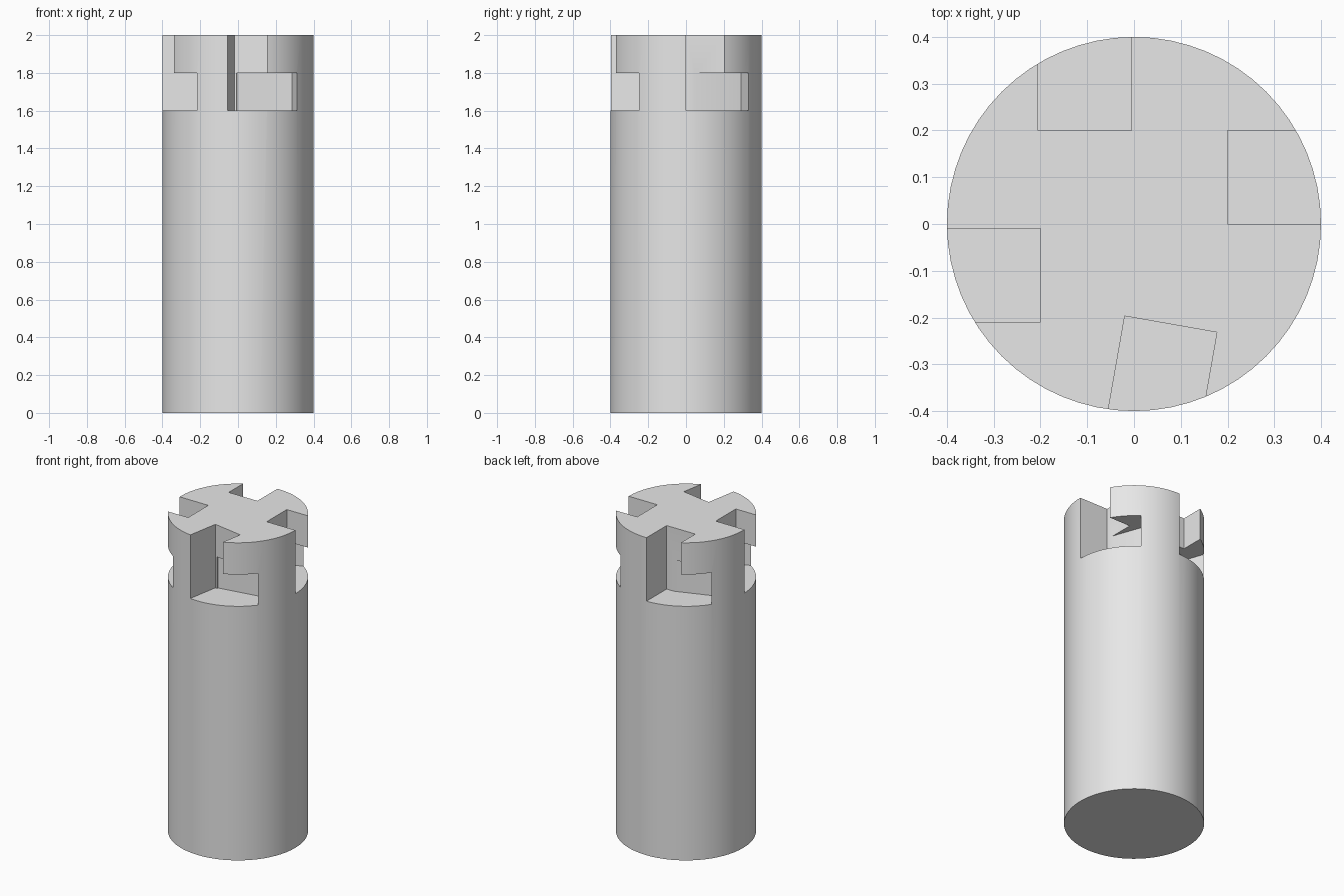
import bpy
import bmesh
from math import radians
from mathutils import Matrix, Vector

if "Cube" in bpy.data.objects:
    bpy.data.objects.remove(bpy.data.objects["Cube"], do_unlink=True)

RADIUS, HEIGHT = 0.4, 2.0
FLOOR, CEILING = 1.6, 1.8

grey = bpy.data.materials.new("plain_grey")
grey.use_nodes = True
grey.diffuse_color = (0.8, 0.8, 0.8, 1)
grey.node_tree.nodes["Principled BSDF"].inputs["Base Color"].default_value = (0.8, 0.8, 0.8, 1)

# Cylindrical body
bpy.ops.mesh.primitive_cylinder_add(vertices=64, radius=RADIUS, depth=HEIGHT,
                                    location=(0, 0, HEIGHT / 2))
body = bpy.context.object
body.name = "slotted_cylinder"
body.data.materials.append(grey)


def prism(name, outline, bottom, top, matrix):
    """Upright prism on a flat outline, placed by a matrix."""
    bm = bmesh.new()
    base = bm.faces.new([bm.verts.new((x, y, bottom)) for x, y in outline])
    side = bmesh.ops.extrude_face_region(bm, geom=[base])
    moved = [v for v in side["geom"] if isinstance(v, bmesh.types.BMVert)]
    bmesh.ops.translate(bm, verts=moved, vec=(0, 0, top - bottom))
    bmesh.ops.recalc_face_normals(bm, faces=bm.faces)
    bm.transform(matrix)
    mesh = bpy.data.meshes.new(name)
    bm.to_mesh(mesh)
    bm.free()
    mesh.materials.append(grey)
    obj = bpy.data.objects.new(name, mesh)
    obj.hide_render = True
    bpy.context.collection.objects.link(obj)
    return obj


def cut(cutter):
    """Subtract the cutter from the body and discard it."""
    mod = body.modifiers.new("slot", "BOOLEAN")
    mod.operation = "DIFFERENCE"
    mod.solver = "EXACT"
    mod.object = cutter
    bpy.context.view_layer.objects.active = body
    bpy.ops.object.modifier_apply(modifier=mod.name)
    bpy.data.objects.remove(cutter, do_unlink=True)


# Vertical entry and the angled locking pocket beside it
entry = [(0.2, 0), (0.6, 0), (0.6, 0.2), (0.2, 0.2)]
pocket = [(0.2, 0.05), (0.5, 0.05), (0.49, 0.424), (0.114, 0.29)]
deep_pocket = [(0.19, 0.012), (0.5, 0.012), (0.49, 0.473), (0.091, 0.29)]

# Four slots around the top: turn, offset, pocket outline
slots = [
    (0, (0, 0, 0), pocket),
    (90, (-0.005, 0, 0), pocket),
    (180, (0, -0.01, 0), pocket),
    (-100, (0.015, 0, 0), deep_pocket),
]
for turn, offset, outline in slots:
    place = Matrix.Translation(Vector(offset)) @ Matrix.Rotation(radians(turn), 4, "Z")
    cut(prism("entry_cutter", entry, FLOOR, HEIGHT + 0.2, place))
    cut(prism("pocket_cutter", outline, FLOOR, CEILING, place))

# Smooth round side, crisp slot edges
bpy.ops.object.select_all(action="DESELECT")
body.select_set(True)
bpy.context.view_layer.objects.active = body
bpy.ops.object.shade_smooth_by_angle(angle=radians(30))
